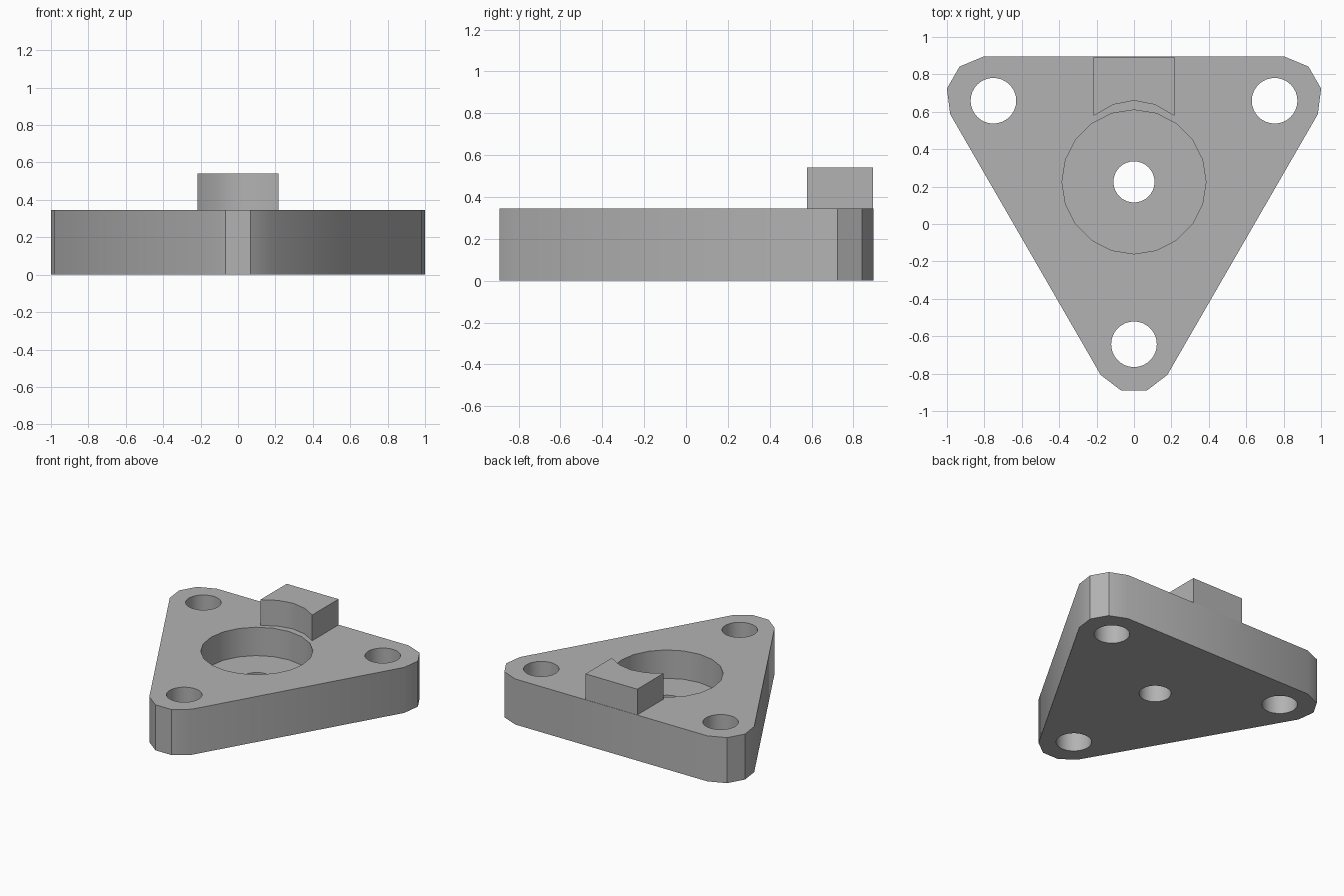
import bpy, bmesh
from math import radians, sin, cos, pi
from mathutils import Vector, Matrix

cube = bpy.data.objects.get("Cube")
if cube:
    bpy.data.objects.remove(cube, do_unlink=True)

CENTER = Vector((0, 0.225))
PLATE_TOP = 0.345
FLOOR = 0.13
TAB_TOP = 0.54

grey = bpy.data.materials.new("machined_grey")
grey.use_nodes = True
colour = (0.45, 0.45, 0.45, 1)
grey.diffuse_color = colour
grey.node_tree.nodes["Principled BSDF"].inputs["Base Color"].default_value = colour


def extrude_profile(name, points, bottom, top):
    """Solid made from a closed outline pulled up from bottom to top."""
    bm = bmesh.new()
    face = bm.faces.new([bm.verts.new((p[0], p[1], bottom)) for p in points])
    result = bmesh.ops.extrude_face_region(bm, geom=[face])
    verts = [v for v in result["geom"] if isinstance(v, bmesh.types.BMVert)]
    bmesh.ops.translate(bm, verts=verts, vec=(0, 0, top - bottom))
    bmesh.ops.recalc_face_normals(bm, faces=bm.faces)
    mesh = bpy.data.meshes.new(name)
    bm.to_mesh(mesh)
    bm.free()
    mesh.materials.append(grey)
    obj = bpy.data.objects.new(name, mesh)
    bpy.context.collection.objects.link(obj)
    return obj


def circle(center, radius, sides):
    return [(center.x + radius * sin(2 * pi * i / sides),
             center.y + radius * cos(2 * pi * i / sides)) for i in range(sides)]


def turned(point, step):
    return CENTER + Matrix.Rotation(radians(120 * step), 2) @ (Vector(point) - CENTER)


def cut(target, name, outline, bottom, top):
    cutter = extrude_profile(name, outline, bottom, top)
    cutter.hide_render = True
    mod = target.modifiers.new(name, "BOOLEAN")
    mod.operation = "DIFFERENCE"
    mod.solver = "EXACT"
    mod.object = cutter
    bpy.context.view_layer.objects.active = target
    bpy.ops.object.modifier_apply(modifier=name)
    bpy.data.objects.remove(cutter, do_unlink=True)


# Triangular plate: one clipped corner repeated around the centre
corner = [(-0.178, -0.807), (-0.068, -0.891), (0.068, -0.891), (0.178, -0.807)]
outline = [turned(p, step) for step in range(3) for p in corner]
plate = extrude_profile("triangular_plate", outline, 0, PLATE_TOP)

# Round recess, centre bore and three corner holes
cut(plate, "recess_cutter", circle(CENTER, 0.385, 20), FLOOR, 1)
cut(plate, "bore_cutter", circle(CENTER, 0.11, 32), -1, 1)
for step in range(3):
    cut(plate, "hole_cutter", circle(turned((0, -0.643), step), 0.122, 32), -1, 1)

# Raised tab at the back with a hollowed front
tab_half = [(0.217, 0.893), (0.217, 0.578), (0.112, 0.638)]
tab_outline = tab_half + [(0, 0.66)] + [(-x, y) for x, y in reversed(tab_half)]
tab = extrude_profile("back_tab", tab_outline, PLATE_TOP, TAB_TOP)

# Soft shading on round walls, sharp rims
bpy.ops.object.select_all(action="DESELECT")
for obj in (plate, tab):
    obj.select_set(True)
bpy.context.view_layer.objects.active = plate
bpy.ops.object.shade_smooth_by_angle(angle=radians(30))
